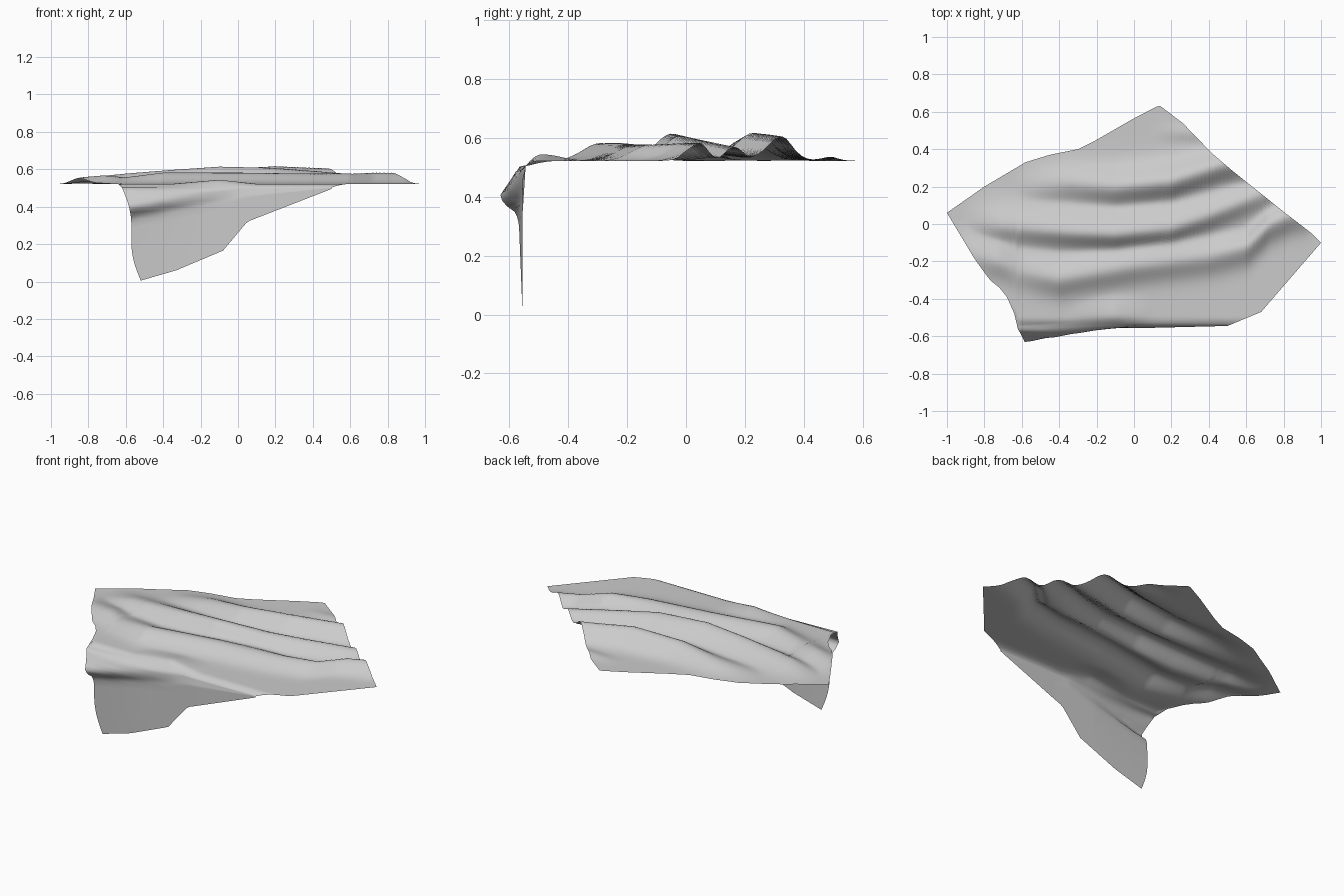
import bpy
import bmesh
import math

cube = bpy.data.objects.get("Cube")
if cube:
    bpy.data.objects.remove(cube, do_unlink=True)

TABLE_Z = 0.522
FLAP_LEFT, FLAP_RIGHT = -0.62, 0.5
COLUMNS, ROWS, FLAP_ROWS = 100, 64, 26


def interp(points, x, k=1):
    """Piecewise linear lookup of value k along the first value."""
    if x <= points[0][0]:
        return points[0][k]
    for a, b in zip(points, points[1:]):
        if x <= b[0]:
            t = (x - a[0]) / (b[0] - a[0])
            return a[k] + (b[k] - a[k]) * t
    return points[-1][k]


# Plan outline of the sheet
back_edge = [(-1, .06), (-.8, .2), (-.58, .33), (-.45, .37), (-.3, .4), (-.2, .45),
             (0, .565), (.135, .635), (.26, .54), (.42, .375), (.52, .29),
             (.82, .05), (.95, -.05), (1, -.1)]
front_edge = [(-1, .06), (-.85, -.19), (-.77, -.3), (-.72, -.34), (-.68, -.39),
              (-.635, -.49), (-.62, -.565), (-.2, -.545), (.5, -.545), (.68, -.47), (1, -.1)]

# Folds: front width, back width, then crest points (x, y, height)
folds = [
    (.085, .09, [(-.65, .2, 0), (-.35, .22, .045), (-.1, .2, .075), (.2, .23, .095),
                 (.45, .315, .085), (.55, .34, .08)]),
    (.075, .11, [(-.9, .02, 0), (-.7, -.01, .045), (-.6, -.02, .055), (-.35, -.04, .075),
                 (-.1, -.05, .092), (.2, -.02, .085), (.4, .05, .07), (.7, .17, .045),
                 (.8, .2, 0)]),
    (.085, .1, [(-.95, -.12, 0), (-.85, -.17, .034), (-.72, -.2, .045), (-.6, -.25, .035),
                (-.4, -.29, .06), (0, -.22, .06), (.4, -.17, .055), (.6, -.12, .055),
                (.72, 0, .06), (.83, .05, .06), (.9, .06, .05), (1, .1, 0)]),
    (.04, .09, [(-.35, -.48, 0), (-.1, -.49, .022), (.1, -.49, 0)]),
    (.04, .04, [(.1, .49, 0), (.3, .49, .014), (.45, .45, 0)]),
]
back_tightening = [(.2, 1), (.6, .6)]

# Hanging flap: column x, hem x, hem z
hem = [(-.62, -.52, .005), (-.4, -.33, .06), (-.1, -.08, .165), (.05, .05, .32), (.5, .5, .495)]
bulge_height = [(.3, 0), (.34, .12), (.37, .75), (.4, 1), (.5, 0)]
bulge_fade = [(-.62, .068), (-.3, .03), (0, 0)]
setback = [(.1, .01), (.5, 0)]
side_wave = [(-.62, .017), (-.2, 0)]


def sheet_height(x, y):
    total = 0
    for front_w, back_w, crest in folds:
        d = y - interp(crest, x)
        w = back_w * interp(back_tightening, x) if d > 0 else front_w
        total += (interp(crest, x, 2) * math.exp(-(d / w) ** 2)) ** 3
    # Roll over the front of the support
    roll = min(max((-.5 - y) / .045, 0), 1) ** 2 * .02
    return TABLE_Z + total ** (1 / 3) - roll


def column_points(x):
    back, front = interp(back_edge, x), interp(front_edge, x)
    pts = []
    for j in range(ROWS + 1):
        y = back + (front - back) * j / ROWS
        pts.append((x, y, sheet_height(x, y)))
    if FLAP_LEFT <= x <= FLAP_RIGHT:
        top = pts[-1][2]
        for j in range(1, FLAP_ROWS + 1):
            v = j / FLAP_ROWS
            z = top + (interp(hem, x, 2) - top) * v
            fx = x + (interp(hem, x) - x) * v
            fx += interp(side_wave, x) * math.sin(2 * math.pi * v)
            lift = (fx + .6) * .18
            swell = interp(bulge_fade, fx) * interp(bulge_height, z - lift)
            hang = front + (-.545 - front) * v
            y = hang - interp(setback, x) * min(v * 4, 1) - swell
            pts.append((fx, y, z))
    return pts


# Draped sheet with its hanging flap
xs = sorted({-1 + 2 * i / COLUMNS for i in range(COLUMNS + 1)} | {FLAP_LEFT, FLAP_RIGHT})
bm = bmesh.new()
grid = [[bm.verts.new(p) for p in column_points(x)] for x in xs]
for left, right in zip(grid, grid[1:]):
    for j in range(min(len(left), len(right)) - 1):
        bm.faces.new((left[j], left[j + 1], right[j + 1], right[j]))
bmesh.ops.remove_doubles(bm, verts=bm.verts, dist=0.0005)
for face in bm.faces:
    face.smooth = True
mesh = bpy.data.meshes.new("draped_cloth")
bm.to_mesh(mesh)
bm.free()
cloth = bpy.data.objects.new("draped_cloth", mesh)
bpy.context.collection.objects.link(cloth)

# Plain grey fabric
grey = (.6, .6, .6, 1)
fabric = bpy.data.materials.new("grey_fabric")
fabric.use_nodes = True
fabric.diffuse_color = grey
fabric.node_tree.nodes["Principled BSDF"].inputs["Base Color"].default_value = grey
mesh.materials.append(fabric)
